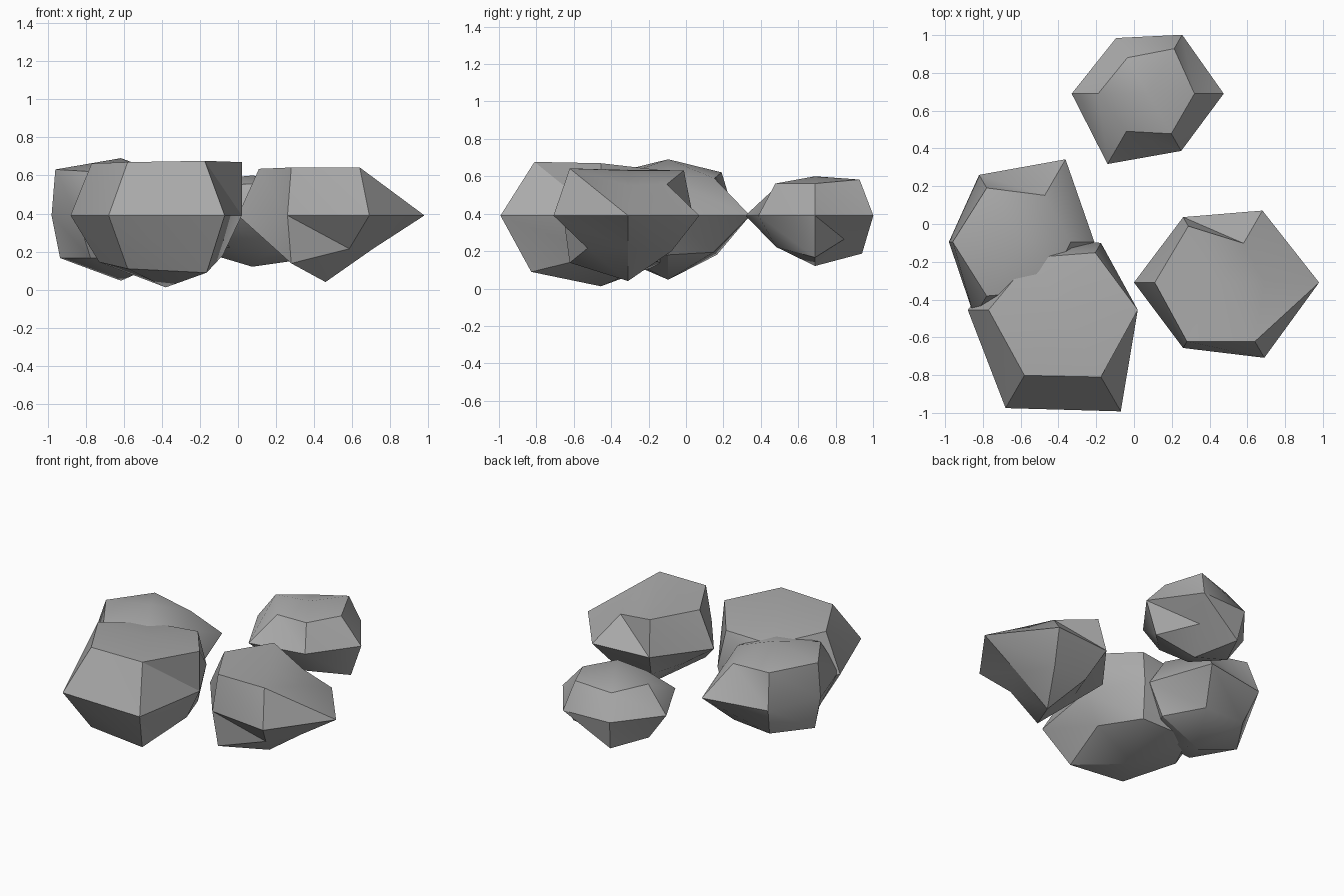
import bpy
import bmesh
import math
from mathutils import Vector

SIDES = 6
SQUASH = 0.7        # rocks are flattened vertically
MID_HEIGHT = 0.39   # height of every rock's middle ring

cube = bpy.data.objects.get("Cube")
if cube:
    bpy.data.objects.remove(cube, do_unlink=True)

stone_grey = bpy.data.materials.new("stone_grey")
stone_grey.use_nodes = True
colour = (0.4, 0.4, 0.4, 1.0)
stone_grey.diffuse_color = colour
stone_grey.node_tree.nodes["Principled BSDF"].inputs["Base Color"].default_value = colour


def build_rock(name, centre, top, upper, middle, lower, bottom):
    """Six-sided faceted ball; each corner is pushed in or out along its own ray."""
    bm = bmesh.new()
    origin = Vector((centre[0], centre[1], MID_HEIGHT))

    def corner(radius, angle, rise):
        ray = Vector((math.cos(angle), math.sin(angle), rise * SQUASH))
        return bm.verts.new(origin + ray * radius)

    def ring(radii, rise):
        return [corner(r, math.tau * i / SIDES, rise) for i, r in enumerate(radii)]

    def pole(offset):
        return bm.verts.new(origin + Vector((0, 0, offset * SQUASH)))

    peak, base = pole(top), pole(-bottom)
    rings = [ring(upper, 1), ring(middle, 0), ring(lower, -1)]

    for i in range(SIDES):
        j = (i + 1) % SIDES
        bm.faces.new((peak, rings[0][i], rings[0][j]))
        # Split each side panel along the same diagonal
        for above, below in zip(rings, rings[1:]):
            bm.faces.new((above[i], below[i], below[j]))
            bm.faces.new((above[i], below[j], above[j]))
        bm.faces.new((rings[2][i], base, rings[2][j]))

    bmesh.ops.recalc_face_normals(bm, faces=bm.faces)
    mesh = bpy.data.meshes.new(name)
    bm.to_mesh(mesh)
    bm.free()
    mesh.materials.append(stone_grey)
    rock = bpy.data.objects.new(name, mesh)
    bpy.context.collection.objects.link(rock)

    # Soften shallow creases, keep the strong facets sharp
    bpy.ops.object.select_all(action="DESELECT")
    rock.select_set(True)
    bpy.context.view_layer.objects.active = rock
    bpy.ops.object.shade_smooth_by_angle(angle=math.radians(30))
    return rock


# Corner distances run anticlockwise from +x
build_rock("front_large_rock", (-0.38, -0.455), top=0.40,
           upper=(.40, .35, .32, .39, .40, .41),
           middle=(.40, .41, .44, .50, .60, .62),
           lower=(.30, .35, .37, .35, .40, .43), bottom=0.54)

build_rock("side_rock", (-0.615, -0.095), top=0.43,
           upper=(.28, .285, .33, .345, .33, .30),
           middle=(.405, .505, .41, .365, .46, .40),
           lower=(.30, .28, .30, .32, .32, .30), bottom=0.49)

build_rock("pointed_rock", (0.46, -0.31), top=0.345,
           upper=(.23, .24, .345, .35, .36, .36),
           middle=(.52, .44, .40, .46, .40, .46),
           lower=(.25, .27, .26, .23, .36, .25), bottom=0.50)

build_rock("back_small_rock", (0.075, 0.69), top=0.30,
           upper=(.245, .275, .22, .265, .23, .245),
           middle=(.40, .36, .34, .405, .43, .35),
           lower=(.32, .18, .29, .27, .24, .24), bottom=0.385)
